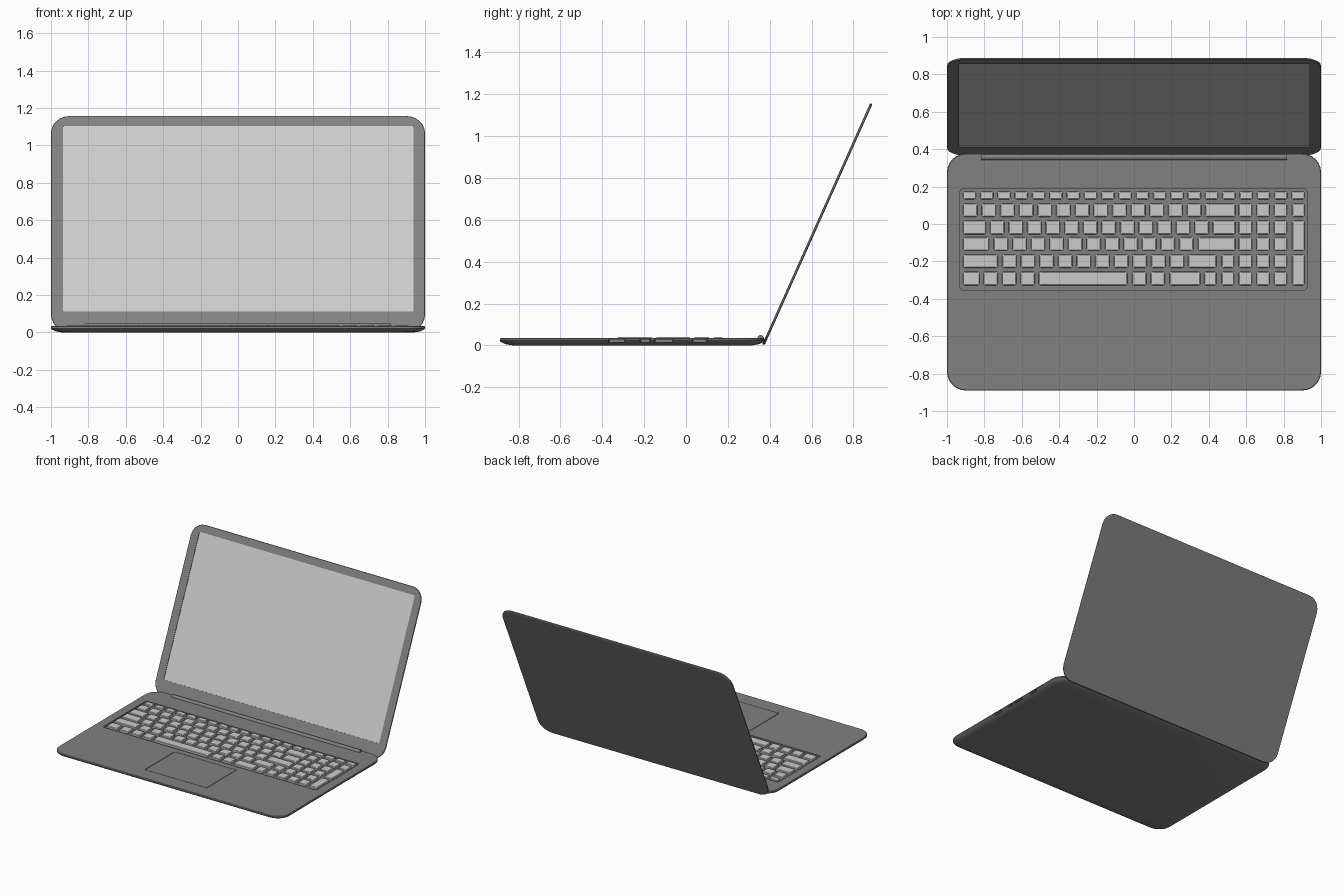
import bpy, bmesh, math

if "Cube" in bpy.data.objects:
    bpy.data.objects.remove(bpy.data.objects["Cube"])


def grey(name, v):
    m = bpy.data.materials.new(name)
    m.diffuse_color = (v, v, v, 1)
    m.use_nodes = True
    m.node_tree.nodes["Principled BSDF"].inputs["Base Color"].default_value = m.diffuse_color
    return m


DARK, LIGHT = grey("dark_grey", 0.22), grey("light_grey", 0.75)


def outline(x0, x1, y0, y1, r, seg):
    """Rounded rectangle, counter-clockwise."""
    pts = []
    for i, (cx, cy) in enumerate([(x1 - r, y1 - r), (x0 + r, y1 - r),
                                  (x0 + r, y0 + r), (x1 - r, y0 + r)]):
        for k in range(seg + 1):
            a = math.pi / 2 * (i + k / seg)
            pts.append((cx + r * math.cos(a), cy + r * math.sin(a)))
    return pts


def loft(bm, rect, r, layers, seg=6):
    """Stack rounded rectangles; layers are (z, inset) from bottom to top."""
    x0, x1, y0, y1 = rect
    rings = []
    for z, d in layers:
        pts = outline(x0 + d, x1 - d, y0 + d, y1 - d, max(r - d * 0.5, r * 0.4), seg)
        rings.append([bm.verts.new((x, y, z)) for x, y in pts])
    n = len(rings[0])
    for a, b in zip(rings, rings[1:]):
        for i in range(n):
            j = (i + 1) % n
            bm.faces.new((a[i], a[j], b[j], b[i]))
    bm.faces.new(rings[0][::-1])
    bm.faces.new(rings[-1])


def finish(name, bm, mat):
    me = bpy.data.meshes.new(name)
    bm.to_mesh(me)
    bm.free()
    ob = bpy.data.objects.new(name, me)
    bpy.context.collection.objects.link(ob)
    me.materials.append(mat)
    return ob


def slab(name, rect, r, layers, mat=DARK, seg=6):
    bm = bmesh.new()
    loft(bm, rect, r, layers, seg)
    return finish(name, bm, mat)


def cut(target, cutter):
    m = target.modifiers.new("cut", 'BOOLEAN')
    m.operation, m.solver, m.object = 'DIFFERENCE', 'EXACT', cutter
    bpy.context.view_layer.objects.active = target
    bpy.ops.object.modifier_apply(modifier=m.name)
    bpy.data.objects.remove(cutter)


def smooth(ob):
    bpy.ops.object.select_all(action='DESELECT')
    ob.select_set(True)
    bpy.context.view_layer.objects.active = ob
    bpy.ops.object.shade_smooth_by_angle(angle=math.radians(25))


# base with tapered underside
TOP = 0.034
base = slab("base", (-1, 1, -0.89, 0.376), 0.1,
            [(0, 0.06), (0.006, 0.025), (0.016, 0.005), (0.022, 0), (0.031, 0), (TOP, 0.003)])

# keyboard tray and touchpad recesses
cut(base, slab("tray_cutter", (-0.93, 0.925, -0.352, 0.187), 0.015, [(0.022, 0), (0.06, 0)]))
cut(base, slab("pad_cutter", (-0.272, 0.268, -0.77, -0.4), 0.004, [(0.029, 0), (0.06, 0)], seg=1))
slab("touchpad", (-0.268, 0.264, -0.767, -0.403), 0.004, [(0.028, 0), (TOP, 0)], seg=1)

# side ports
for y0, y1 in [(-0.37, -0.29), (-0.22, -0.17), (-0.15, -0.06), (0.03, 0.1)]:
    cut(base, slab("port_cutter", (0.97, 1.05, y0, y1), 0.004, [(0.014, 0), (0.027, 0)], seg=1))
smooth(base)

# keys, row by row
keys = bmesh.new()


def key(x0, x1, y0, y1):
    loft(keys, (x0, x1, y0, y1), 0.008, [(0.021, 0), (0.036, 0), (0.039, 0.004)], seg=2)


def run(x0, x1, n, y0, y1, gap=0.022):
    w = (x1 - x0 + gap) / n
    for i in range(n):
        key(x0 + i * w, x0 + (i + 1) * w - gap, y0, y1)


rows = [(0.132, 0.175), (0.038, 0.11), (-0.055, 0.02),
        (-0.143, -0.07), (-0.235, -0.162), (-0.328, -0.255)]
layout = [
    [(-0.915, 0.912, 20)],
    [(-0.915, 0.36, 13), (0.38, 0.542, 1)],
    [(-0.915, -0.79, 1), (-0.77, 0.4, 12), (0.42, 0.542, 1)],
    [(-0.915, -0.775, 1), (-0.75, 0.318, 11), (0.342, 0.542, 1)],
    [(-0.915, -0.728, 1), (-0.705, 0.268, 10), (0.29, 0.44, 1), (0.468, 0.535, 1)],
    [(-0.915, -0.825, 1), (-0.805, -0.53, 3), (-0.51, -0.035, 1), (-0.01, 0.165, 2),
     (0.19, 0.355, 1), (0.375, 0.44, 1), (0.468, 0.535, 1)],
]
for (y0, y1), groups in zip(rows, layout):
    for x0, x1, n in groups:
        run(x0, x1, n, y0, y1)
for y0, y1 in rows[1:]:
    run(0.56, 0.819, 3, y0, y1)
for y0, y1 in [rows[1], (-0.143, 0.02), (-0.328, -0.162)]:
    key(0.845, 0.912, y0, y1)
finish("keys", keys, LIGHT)

# lid modelled flat, then tilted open with its screen
lid = slab("lid", (-1, 1, 0, 1.262), 0.1,
           [(-0.012, 0.006), (-0.009, 0.001), (-0.006, 0), (-0.002, 0), (0, 0.002)])
SCREEN = (-0.935, 0.938, 0.116, 1.204)
cut(lid, slab("screen_cutter", SCREEN, 0.003, [(-0.005, 0), (0.03, 0)], seg=1))
smooth(lid)
screen = slab("screen", SCREEN, 0.003, [(-0.007, 0), (-0.004, 0)], LIGHT, seg=1)
for ob in (lid, screen):
    ob.location = (0, 0.365, 0.006)
    ob.rotation_euler.x = math.radians(65.9)

# hinge barrel
bpy.ops.mesh.primitive_cylinder_add(vertices=20, radius=0.016, depth=1.635,
                                    location=(0, 0.357, 0.033), rotation=(0, math.pi / 2, 0))
hinge = bpy.context.object
hinge.name = "hinge"
hinge.data.materials.append(DARK)
smooth(hinge)
